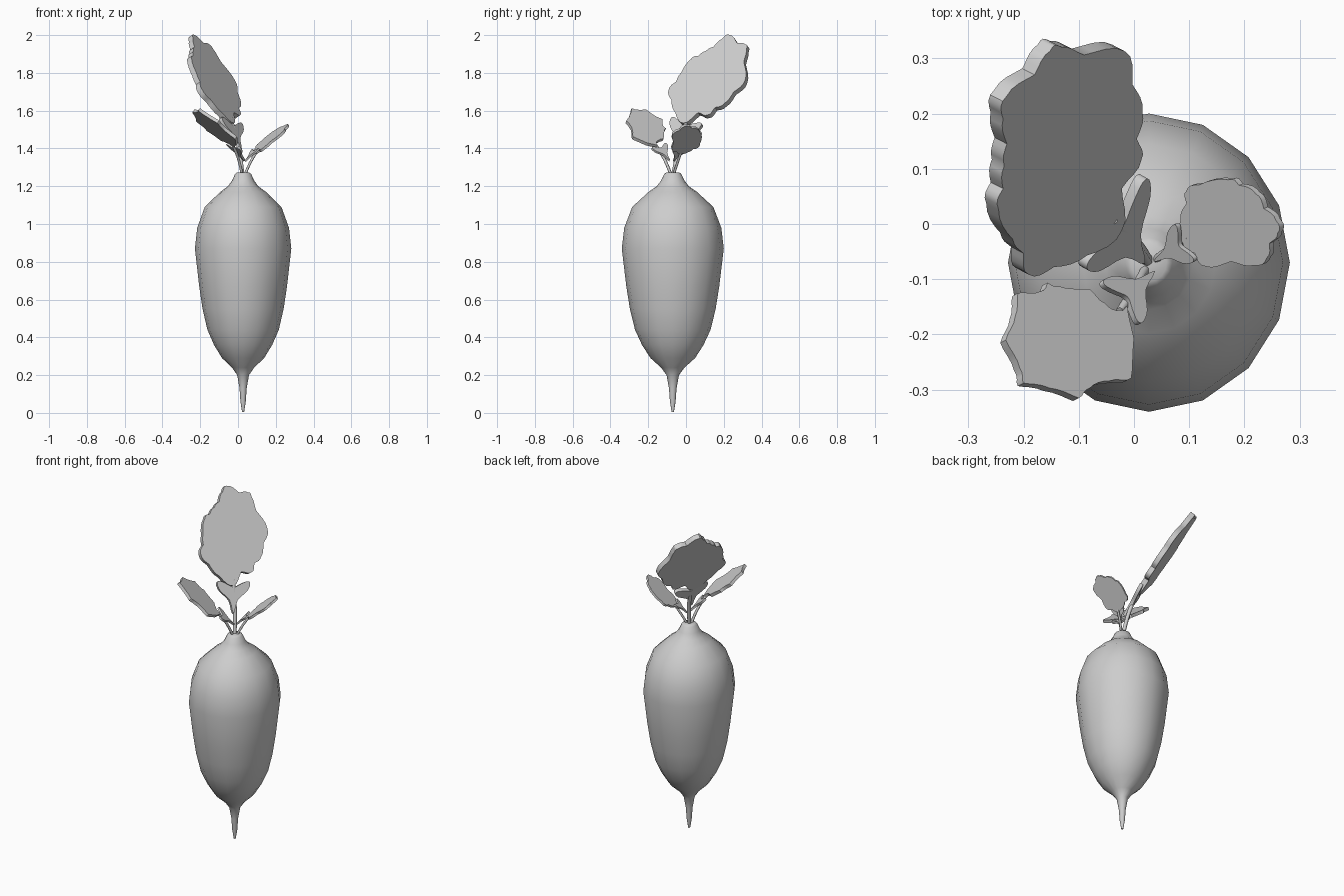
import bpy, bmesh, math
from mathutils import Vector

if "Cube" in bpy.data.objects:
    bpy.data.objects.remove(bpy.data.objects["Cube"], do_unlink=True)

SHADE = (0.61, 0.61, 0.61, 1)
grey = bpy.data.materials.new("plain_grey")
grey.use_nodes = True
grey.diffuse_color = SHADE
grey.node_tree.nodes["Principled BSDF"].inputs["Base Color"].default_value = SHADE


def finish(name, bm, smooth_angle):
    """Turn a bmesh into a shaded object."""
    bmesh.ops.recalc_face_normals(bm, faces=bm.faces[:])
    mesh = bpy.data.meshes.new(name)
    bm.to_mesh(mesh)
    bm.free()
    mesh.materials.append(grey)
    obj = bpy.data.objects.new(name, mesh)
    bpy.context.collection.objects.link(obj)
    bpy.ops.object.select_all(action="DESELECT")
    obj.select_set(True)
    bpy.context.view_layer.objects.active = obj
    bpy.ops.object.shade_smooth_by_angle(angle=math.radians(smooth_angle))


def lathe(name, profile, centre, squash, sides):
    """Closed turned body with a slightly narrower x axis."""
    bm = bmesh.new()
    rings = []
    for r, z in profile:
        ring = []
        for i in range(sides):
            a = math.tau * i / sides
            ring.append(bm.verts.new((centre[0] + r * squash * math.cos(a),
                                      centre[1] + r * math.sin(a), z)))
        rings.append(ring)
    for low, high in zip(rings, rings[1:]):
        for i in range(sides):
            j = (i + 1) % sides
            bm.faces.new((low[i], low[j], high[j], high[i]))
    bm.faces.new(rings[0])
    bm.faces.new(rings[-1])
    finish(name, bm, 50)


def scalloped(points, ripple, steps=4):
    """Clockwise closed outline rounded between its points, bulging outward by ripple."""
    pts = [Vector(p) for p in points]
    n = len(pts)
    result = []
    for i in range(n):
        a, b, c, d = (pts[(i + k) % n] for k in (-1, 0, 1, 2))
        side = (c - b).normalized()
        outward = Vector((-side.y, side.x))
        for k in range(steps):
            t = k / steps
            smooth = (b * 2 + (c - a) * t + (a * 2 - b * 5 + c * 4 - d) * t ** 2
                      + (b * 3 - a - c * 3 + d) * t ** 3) / 2
            result.append(smooth + outward * ripple * math.sin(math.pi * t))
    return result


def blade(name, outline, anchor, slope, thickness):
    """Plan outline laid on a sloping plane, thickened underneath."""
    bm = bmesh.new()
    verts = [bm.verts.new((x, y, anchor[2] + slope[0] * (x - anchor[0])
                           + slope[1] * (y - anchor[1]))) for x, y in outline]
    face = bm.faces.new(verts)
    down = Vector((slope[0], slope[1], -1)).normalized() * thickness
    extruded = bmesh.ops.extrude_face_region(bm, geom=[face], use_keep_orig=True)["geom"]
    moved = [g for g in extruded if isinstance(g, bmesh.types.BMVert)]
    bmesh.ops.translate(bm, verts=moved, vec=down)
    finish(name, bm, 40)


# Half of a heart, as shares of its two lobe directions
HALF = [(0.35, 0.1), (0.78, -0.03), (1, 0), (0.97, 0.12), (0.72, 0.28)]
HEART = [(0, 0)] + HALF + [(0.44, 0.44)] + [(t, s) for s, t in reversed(HALF)]


def leaflet(name, foot, lobe_a, lobe_b, slope, thickness):
    """Small heart-shaped leaflet growing from its foot point."""
    base, a, b = Vector(foot[:2]), Vector(lobe_a), Vector(lobe_b)
    outline = [base + (a - base) * s + (b - base) * t for s, t in HEART]
    blade(name, scalloped(outline, 0, 3), foot, slope, thickness)


def stem(name, points, radius):
    curve = bpy.data.curves.new(name, "CURVE")
    curve.dimensions = "3D"
    curve.bevel_depth = radius
    curve.bevel_resolution = 1
    curve.resolution_u = 4
    curve.use_fill_caps = True
    spline = curve.splines.new("BEZIER")
    spline.bezier_points.add(len(points) - 1)
    for knot, p in zip(spline.bezier_points, points):
        knot.co = p
        knot.handle_left_type = knot.handle_right_type = "AUTO"
    curve.materials.append(grey)
    obj = bpy.data.objects.new(name, curve)
    bpy.context.collection.objects.link(obj)


# Root body with its thin tail
lathe("root_body", [
    (0.006, 0.005), (0.015, 0.06), (0.02, 0.13), (0.033, 0.2), (0.062, 0.24), (0.118, 0.29),
    (0.163, 0.36), (0.2, 0.44), (0.227, 0.55), (0.246, 0.67), (0.27, 0.87), (0.257, 0.98),
    (0.215, 1.09), (0.128, 1.17), (0.085, 1.2), (0.062, 1.23), (0.045, 1.265), (0.034, 1.273)],
    (0.027, -0.07), 0.945, 16)

# Tall back leaf
tall_slope = (-1.39, 0.72)
blade("tall_leaf", scalloped([
    (-.022, -.012), (-.085, -.057), (-.145, -.078), (-.19, -.092), (-.2, -.053), (-.22, -.027),
    (-.245, .025), (-.237, .064), (-.235, .105), (-.23, .145), (-.237, .19), (-.23, .232),
    (-.18, .27), (-.152, .313), (-.13, .32), (-.09, .306), (-.017, .313), (-.003, .253),
    (.015, .205), (.005, .154), (.013, .115), (-.022, .064)], .004),
    (-.03, 0, 1.555), tall_slope, 0.03)
leaflet("tall_leaflet", (.02, -.072, 1.395), (.028, .08), (-.084, -.083), (-1.65, .92), 0.02)
stem("tall_stem", [(.026, -.07, 1.25), (.003, -.035, 1.41), (-.04, .008, 1.56)], 0.011)

# Front leaf
front_slope = (-.75, -.4)
blade("front_leaf", scalloped([
    (-.025, -.156), (-.053, -.143), (-.08, -.118), (-.135, -.113), (-.156, -.106), (-.17, -.122),
    (-.21, -.125), (-.215, -.167), (-.232, -.21), (-.207, -.26), (-.2, -.288), (-.153, -.297),
    (-.1, -.315), (-.08, -.297), (-.044, -.284), (-.005, -.279), (0, -.207), (-.012, -.15)][::-1]
    [::-1], .003), (-.02, -.22, 1.45), front_slope, 0.018)
leaflet("front_leaflet", (.038, -.085, 1.34), (.017, -.177), (-.053, -.1), (-.85, -.47), 0.012)
stem("front_stem", [(.024, -.075, 1.25), (.002, -.115, 1.345), (-.025, -.158, 1.415)], 0.008)

# Side leaf
side_slope = (.8, .3)
blade("side_leaf", scalloped([
    (.084, .006), (.095, .037), (.095, .06), (.118, .071), (.17, .08), (.19, .07), (.22, .055),
    (.235, .028), (.257, .006), (.26, -.017), (.245, -.035), (.24, -.062), (.217, -.075),
    (.176, -.068), (.13, -.077), (.11, -.053), (.088, -.035)], .003),
    (.26, -.01, 1.525), side_slope, 0.013)
leaflet("side_leaflet", (.035, -.068, 1.335), (.105, -.07), (.07, -.002), (.9, .4), 0.01)
stem("side_stem", [(.032, -.07, 1.25), (.065, -.045, 1.325), (.1, -.025, 1.385)], 0.007)
